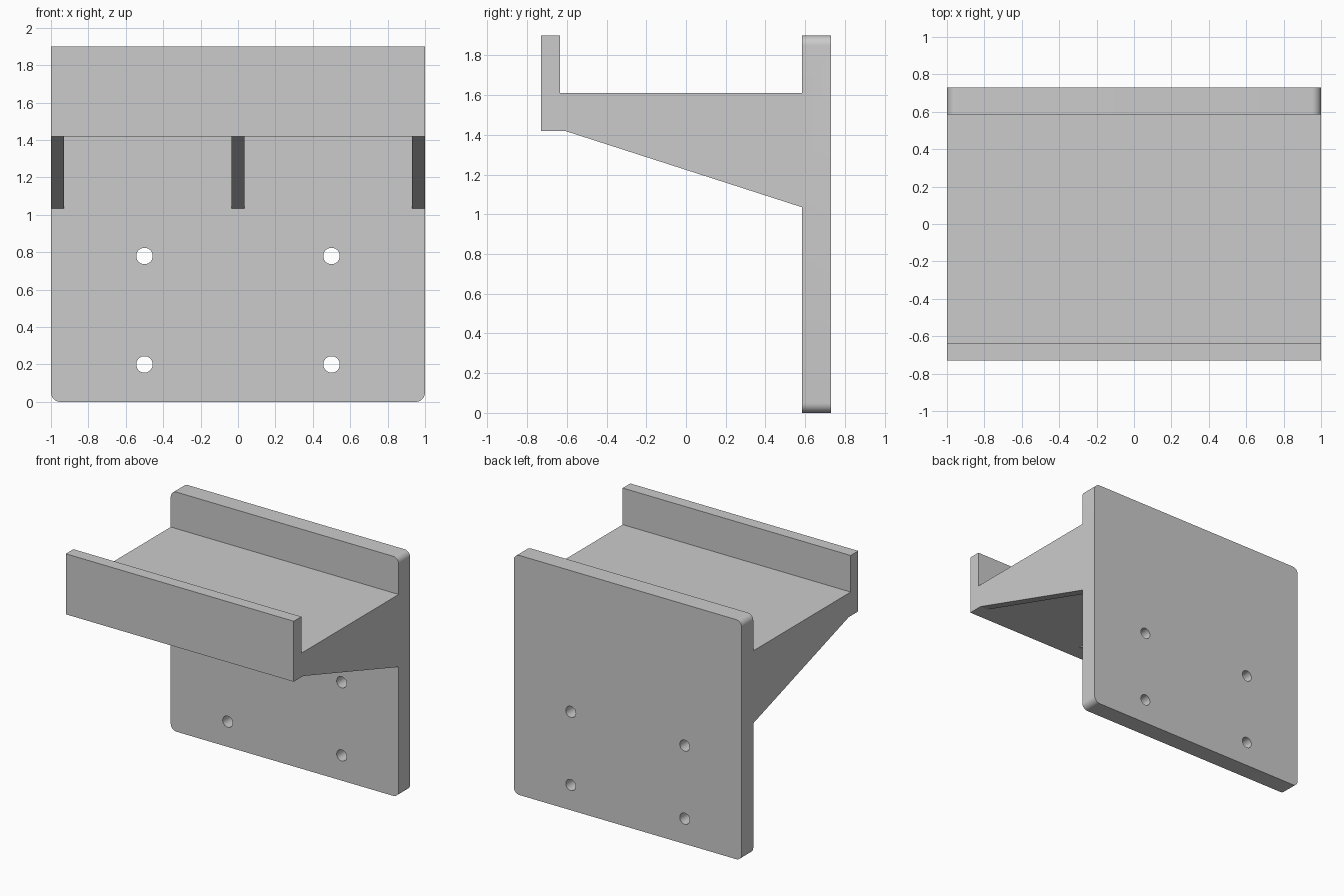
import bpy, bmesh, math
from mathutils import Matrix

if "Cube" in bpy.data.objects:
    bpy.data.objects.remove(bpy.data.objects["Cube"])

Y0, Y1 = -0.73, 0.73          # front and back of the bracket
PLATE, LIP = 0.585, -0.635    # plate front face, lip rear face
TOP, SHELF, UNDER = 1.90, 1.61, 1.42


def make_object(name, bm):
    bmesh.ops.recalc_face_normals(bm, faces=bm.faces)
    mesh = bpy.data.meshes.new(name)
    bm.to_mesh(mesh)
    bm.free()
    ob = bpy.data.objects.new(name, mesh)
    bpy.context.collection.objects.link(ob)
    return ob


def extrude_profile(points, x0, x1):
    """Extrude a (y, z) outline along x."""
    bm = bmesh.new()
    face = bm.faces.new([bm.verts.new((x0, y, z)) for y, z in points])
    ext = bmesh.ops.extrude_face_region(bm, geom=[face])["geom"]
    verts = [v for v in ext if isinstance(v, bmesh.types.BMVert)]
    bmesh.ops.translate(bm, verts=verts, vec=(x1 - x0, 0, 0))
    bmesh.ops.recalc_face_normals(bm, faces=bm.faces)
    return bm


def cut(target, cutter):
    cutter.hide_render = True
    mod = target.modifiers.new("cut", 'BOOLEAN')
    mod.operation = 'DIFFERENCE'
    mod.solver = 'EXACT'
    mod.object = cutter
    bpy.context.view_layer.objects.active = target
    bpy.ops.object.modifier_apply(modifier=mod.name)
    bpy.data.objects.remove(cutter)


# Bracket body: back plate, shelf, front lip and sloped underside
outline = [(Y0, UNDER), (-0.61, UNDER), (PLATE, 1.035), (PLATE, 0), (Y1, 0),
           (Y1, TOP), (PLATE, TOP), (PLATE, SHELF), (LIP, SHELF),
           (LIP, TOP), (Y0, TOP)]
bm = extrude_profile(outline, -1, 1)

# Rounded plate corners
corners = [e for e in bm.edges
           if abs(e.verts[0].co.x - e.verts[1].co.x) < 1e-4
           and all(v.co.y > PLATE - 1e-3 and
                   (v.co.z < 1e-3 or v.co.z > TOP - 1e-3) for v in e.verts)
           and abs(e.verts[0].co.z - e.verts[1].co.z) < 1e-4]
bmesh.ops.bevel(bm, geom=corners, offset=0.05, offset_type='OFFSET',
                segments=8, profile=0.5, affect='EDGES')
bracket = make_object("shelf_bracket", bm)

# Pockets that leave three ribs under the shelf
for x0, x1 in ((-0.93, -0.035), (0.035, 0.93)):
    pocket = [(-0.61, UNDER), (PLATE, UNDER), (PLATE, 0.95), (-0.61, 0.95)]
    cut(bracket, make_object("pocket_cutter", extrude_profile(pocket, x0, x1)))

# Screw holes
for x in (-0.5, 0.5):
    for z in (0.20, 0.78):
        bm = bmesh.new()
        bmesh.ops.create_cone(bm, cap_ends=True, segments=32, radius1=0.044,
                              radius2=0.044, depth=0.4,
                              matrix=Matrix.Translation((x, 0.66, z)) @
                              Matrix.Rotation(math.pi / 2, 4, 'X'))
        cut(bracket, make_object("hole_cutter", bm))

# Smooth corners and holes, sharp edges elsewhere
bpy.ops.object.select_all(action='DESELECT')
bracket.select_set(True)
bpy.context.view_layer.objects.active = bracket
bpy.ops.object.shade_smooth_by_angle(angle=math.radians(15))
